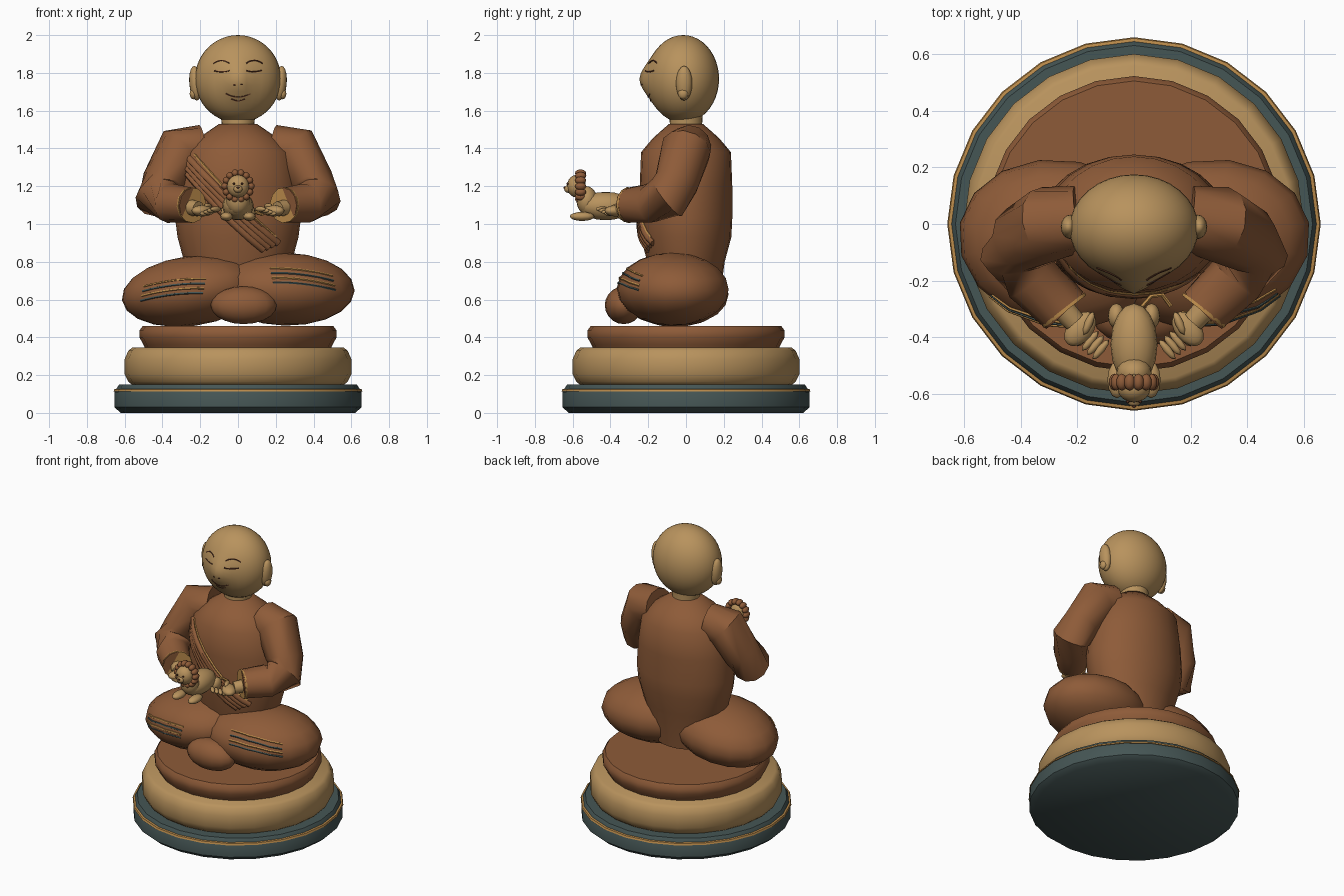
import bpy, bmesh, math
from mathutils import Vector, Euler, Matrix
from mathutils.bvhtree import BVHTree

if "Cube" in bpy.data.objects:
    bpy.data.objects.remove(bpy.data.objects["Cube"])


def mat(name, r, g, b):
    m = bpy.data.materials.new(name)
    m.diffuse_color = (r, g, b, 1)
    m.use_nodes = True
    m.node_tree.nodes["Principled BSDF"].inputs["Base Color"].default_value = m.diffuse_color
    return m


ROBE = mat("robe brown", .27, .105, .04)
SKIN = mat("warm tan", .48, .29, .11)
DARK = mat("slate green", .06, .092, .09)
GOLD = mat("gold trim", .50, .26, .07)
LINE = mat("dark brown", .09, .03, .015)


def finish(name, bm, m, angle=45):
    bmesh.ops.recalc_face_normals(bm, faces=bm.faces)
    me = bpy.data.meshes.new(name)
    bm.to_mesh(me)
    bm.free()
    me.materials.append(m)
    for p in me.polygons:
        p.use_smooth = True
    me.set_sharp_from_angle(angle=math.radians(angle))
    ob = bpy.data.objects.new(name, me)
    bpy.context.collection.objects.link(ob)
    return ob


def skin_rings(name, rings, m):
    bm = bmesh.new()
    rv = [[bm.verts.new(p) for p in r] for r in rings]
    n = len(rv[0])
    for a, b in zip(rv, rv[1:]):
        for i in range(n):
            j = (i + 1) % n
            bm.faces.new((a[i], a[j], b[j], b[i]))
    bm.faces.new(rv[0])
    bm.faces.new(rv[-1])
    return finish(name, bm, m)


def lathe(name, prof, m, n=24):
    """Stacked ellipses; each entry is (z, rx, ry)."""
    return skin_rings(name, [[(rx * math.cos(2 * math.pi * i / n), ry * math.sin(2 * math.pi * i / n), z)
                              for i in range(n)] for z, rx, ry in prof], m)


def tube(name, pts, radii, m, n=6):
    pts = [Vector(p) for p in pts]
    rings = []
    for k, p in enumerate(pts):
        t = (pts[min(k + 1, len(pts) - 1)] - pts[max(k - 1, 0)]).normalized()
        u = t.cross(Vector((.1, .99, .05))).normalized()
        if k and u.dot(prev) < 0:
            u = -u
        prev, v = u, t.cross(u)
        r = radii[k] if isinstance(radii, (list, tuple)) else radii
        rings.append([p + r * (math.cos(2 * math.pi * i / n) * u + math.sin(2 * math.pi * i / n) * v)
                      for i in range(n)])
    return skin_rings(name, rings, m)


def ball(name, loc, rad, m, rot=(0, 0, 0), seg=16, rings=10):
    bm = bmesh.new()
    bmesh.ops.create_uvsphere(bm, u_segments=seg, v_segments=rings, radius=1)
    M = Matrix.Translation(loc) @ Euler(rot).to_matrix().to_4x4() @ Matrix.Diagonal((*rad, 1))
    bm.transform(M)
    return finish(name, bm, m, 60)


def tree(ob):
    me = ob.data
    return BVHTree.FromPolygons([v.co.copy() for v in me.vertices], [tuple(p.vertices) for p in me.polygons])


def stroke(name, bvh, a, b, bow, r, m, n=10, sides=5):
    """Thin line between two (x, z) points laid on the front of a surface."""
    pts = []
    for i in range(n + 1):
        t = i / n
        x = a[0] + (b[0] - a[0]) * t
        z = a[1] + (b[1] - a[1]) * t + bow * 4 * t * (1 - t)
        hit = bvh.ray_cast(Vector((x, -2, z)), Vector((0, 1, 0)))[0]
        if hit:
            pts.append(hit)
    if len(pts) > 1:
        tube(name, pts, r, m, sides)


# Round pedestal
lathe("pedestal", [(0, .62, .62), (.03, .655, .655), (.11, .655, .655), (.15, .63, .63)], DARK)
lathe("pedestal_trim", [(.11, .64, .64), (.113, .659, .659), (.125, .655, .655), (.13, .635, .635)], GOLD)
lathe("cushion", [(.148, .56, .56), (.165, .58, .58), (.205, .6, .6), (.285, .6, .6),
                  (.33, .58, .58), (.345, .56, .56)], SKIN)
lathe("seat", [(.34, .49, .49), (.36, .50, .50), (.40, .522, .522), (.435, .522, .522), (.46, .505, .505)], ROBE)

# Body and neck
torso = lathe("torso", [(.55, .2, .17), (.8, .285, .205), (.93, .32, .24), (1.03, .333, .245), (1.2, .32, .245),
                        (1.38, .29, .238), (1.455, .21, .175), (1.53, .1, .09)], ROBE)
lathe("neck", [(1.46, .085, .09), (1.52, .085, .085), (1.6, .095, .09)], SKIN)

# Crossed legs and foot
legs = {1: ball("leg_right", (.25, -.07, .655), (.375, .295, .193), ROBE, (0, .02, .2)),
        -1: ball("leg_left", (-.25, -.07, .645), (.375, .295, .185), ROBE, (0, -.13, -.2))}
ball("foot", (.03, -.33, .57), (.175, .1, .1), ROBE)

# Gold stripes on the knees
for s, z0 in ((1, .765), (-1, .71)):
    bvh = tree(legs[s])
    for k in range(4):
        z = z0 - .025 * k
        stroke("knee_stripe", bvh, (s * (.17 + .005 * k), z), (s * (.5 + .005 * k), z - .04), .012, .006,
               GOLD if k % 2 == 0 else DARK)

# Diagonal robe folds with a gold edge
bvh = tree(torso)
stroke("robe_edge", bvh, (-.255, 1.40), (.20, .93), -.02, .008, GOLD, 14)
for k in range(4):
    stroke("robe_fold", bvh, (-.265, 1.355 - .03 * k), (.21 - .025 * k, .90 - .012 * k), -.02, .02, ROBE, 14, 8)

# Sleeves, cuffs, hands
for s in (-1, 1):
    arm = [(.19, .02, 1.41), (.30, .0, 1.395), (.39, -.05, 1.22), (.42, -.10, 1.14), (.36, -.19, 1.11),
           (.245, -.305, 1.10)]
    tube("sleeve", [(s * x, y, z) for x, y, z in arm], [.115, .135, .12, .125, .105, .092], ROBE, 12)
    tube("cuff_trim", [(s * .25, -.30, 1.10), (s * .243, -.309, 1.10)], .095, GOLD, 12)
    tube("wrist", [(s * x, y, z) for x, y, z in ((.27, -.28, 1.09), (.21, -.345, 1.08))], [.045, .04], SKIN, 10)
    ball("palm", (s * .19, -.37, 1.07), (.045, .07, .03), SKIN, (0, 0, s * .69))
    for k in range(4):
        o = (k - 1.5) * .024
        ball("finger", (s * (.145 - .77 * o), -.42 - .64 * o, 1.055 + .008 * k), (.014, .045, .014), SKIN,
             (0, 0, s * .69), 8, 6)
    ball("thumb", (s * .16, -.35, 1.095), (.015, .045, .015), SKIN, (0, 0, s * .4), 8, 6)

# Head with a softly pulled nose
head = ball("head", (0, -.015, 1.768), (.228, .19, .232), SKIN, seg=32, rings=22)
for v in head.data.vertices:
    if v.co.y < 0:
        v.co.y -= .042 * math.exp(-(v.co.x / .06) ** 2 - ((v.co.z - 1.765) / .085) ** 2)
for s in (-1, 1):
    ball("ear", (s * .225, -.01, 1.745), (.033, .043, .092), SKIN, (0, s * .08, 0))
    ball("ear_lobe", (s * .237, -.015, 1.69), (.02, .028, .03), SKIN, seg=10, rings=6)

# Painted face lines
bvh = tree(head)
for s in (-1, 1):
    stroke("eye", bvh, (s * .045, 1.812), (s * .125, 1.812), -.006, .004, LINE)
    stroke("brow", bvh, (s * .045, 1.85), (s * .13, 1.85), .016, .004, LINE)
    stroke("nostril", bvh, (s * .013, 1.738), (s * .024, 1.738), 0, .004, LINE, 2)
stroke("mouth", bvh, (-.065, 1.69), (.065, 1.69), -.018, .004, LINE)
stroke("lower_lip", bvh, (-.035, 1.662), (.035, 1.662), -.01, .004, LINE)

# Small lion resting on the hands
ball("lion_body", (0, -.425, 1.095), (.083, .145, .075), SKIN)
ball("lion_chest", (0, -.525, 1.125), (.062, .055, .075), SKIN)
ball("lion_head", (0, -.58, 1.2), (.058, .05, .06), SKIN)
ball("lion_muzzle", (0, -.625, 1.185), (.025, .02, .02), SKIN, seg=10, rings=6)
ball("lion_nose", (0, -.643, 1.193), (.008, .006, .006), LINE, seg=8, rings=6)
for k in range(14):
    a = 2 * math.pi * k / 14
    ball("mane_curl", (.069 * math.cos(a), -.558, 1.2 + .071 * math.sin(a)), (.02, .03, .02), ROBE, seg=10, rings=6)
for s in (-1, 1):
    ball("lion_eye", (s * .022, -.627, 1.213), (.006, .006, .006), LINE, seg=8, rings=6)
    ball("lion_front_paw", (s * .06, -.55, 1.04), (.034, .065, .024), SKIN, seg=12, rings=8)
    ball("lion_hind_leg", (s * .062, -.325, 1.06), (.03, .045, .042), SKIN, seg=12, rings=8)
tube("lion_tail", [(.02, -.3, 1.08), (.06, -.255, 1.07), (.1, -.25, 1.06), (.13, -.29, 1.05)], .008, GOLD)
